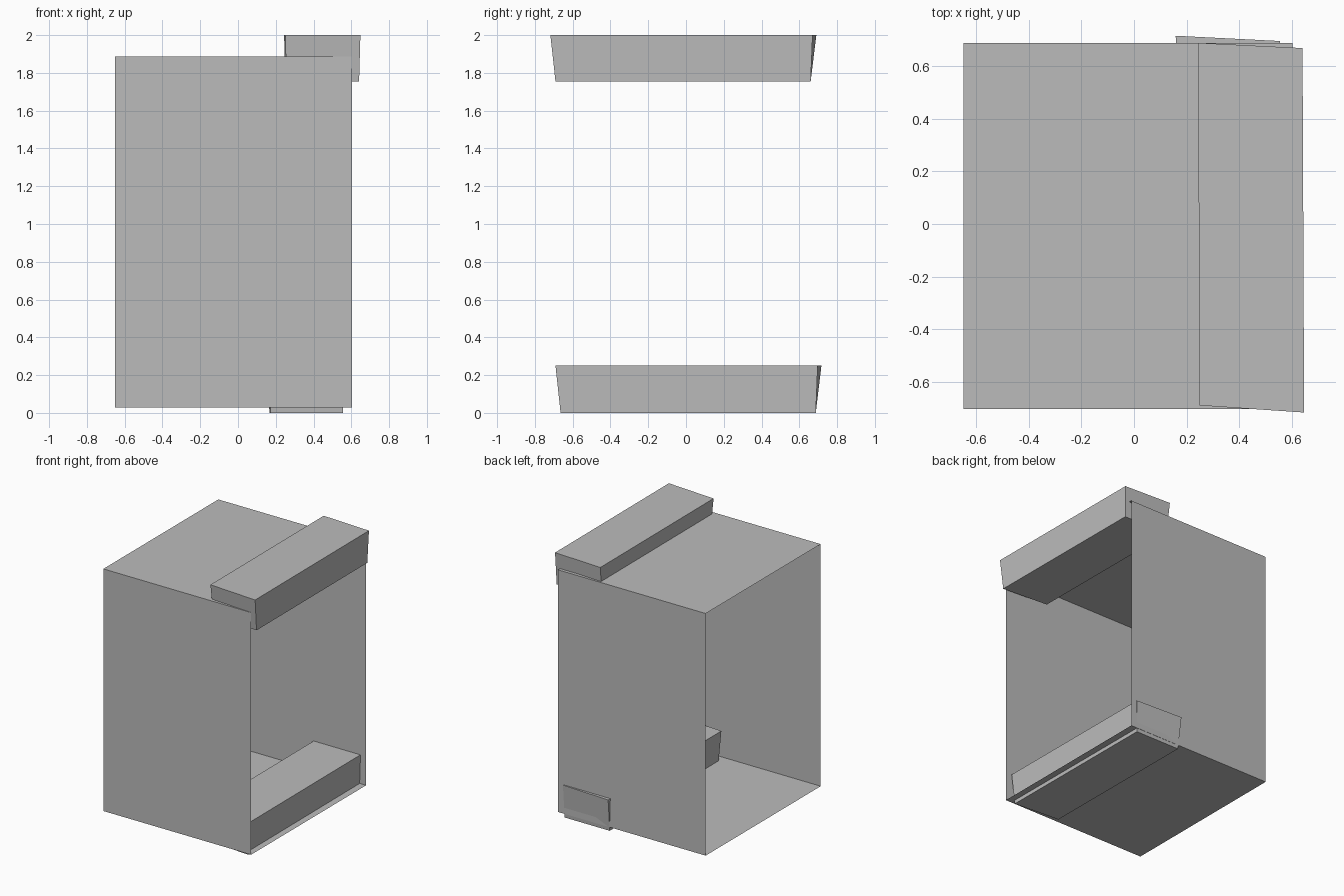
import bpy, bmesh

cube = bpy.data.objects.get("Cube")
if cube:
    bpy.data.objects.remove(cube, do_unlink=True)

# one grey for every part
grey = bpy.data.materials.new("plain_grey")
grey.use_nodes = True
colour = (0.5, 0.5, 0.5, 1)
grey.diffuse_color = colour
grey.node_tree.nodes["Principled BSDF"].inputs["Base Color"].default_value = colour


def finish(bm, name):
    bmesh.ops.recalc_face_normals(bm, faces=bm.faces)
    mesh = bpy.data.meshes.new(name)
    bm.to_mesh(mesh)
    bm.free()
    mesh.materials.append(grey)
    bpy.context.collection.objects.link(bpy.data.objects.new(name, mesh))


def block(place):
    """Cube whose corners are moved by a rule on their left/back/top side."""
    bm = bmesh.new()
    bmesh.ops.create_cube(bm, size=2)
    for v in bm.verts:
        v.co = place(v.co.x > 0, v.co.y > 0, v.co.z > 0)
    return bm


# sheet box, open at both sides
box = block(lambda r, b, t: (0.604 if r else -0.65,
                             0.69 if b else -0.704,
                             1.886 if t else 0.029))
box.normal_update()
bmesh.ops.delete(box, geom=[f for f in box.faces if abs(f.normal.x) > 0.9],
                 context='FACES_ONLY')
finish(box, "open_box")


# rails: slightly skewed blocks, shorter along the underside
def rail(name, x_left, x_right, z_low, z_high, shift):
    def place(r, b, t):
        x = x_right if r else x_left
        if b:
            y = (0.67 if r else 0.69) if t else 0.66
        else:
            y = -0.718 if r else -0.691
            if not t:
                y += 0.027
        if not t:
            x += -0.007 if r else 0.007
        return x - (0.006 if b else 0), y + shift, z_high if t else z_low
    finish(block(place), name)


rail("top_rail", 0.25, 0.648, 1.755, 2.0, 0)
rail("bottom_rail", 0.165, 0.562, 0, 0.25, 0.027)
